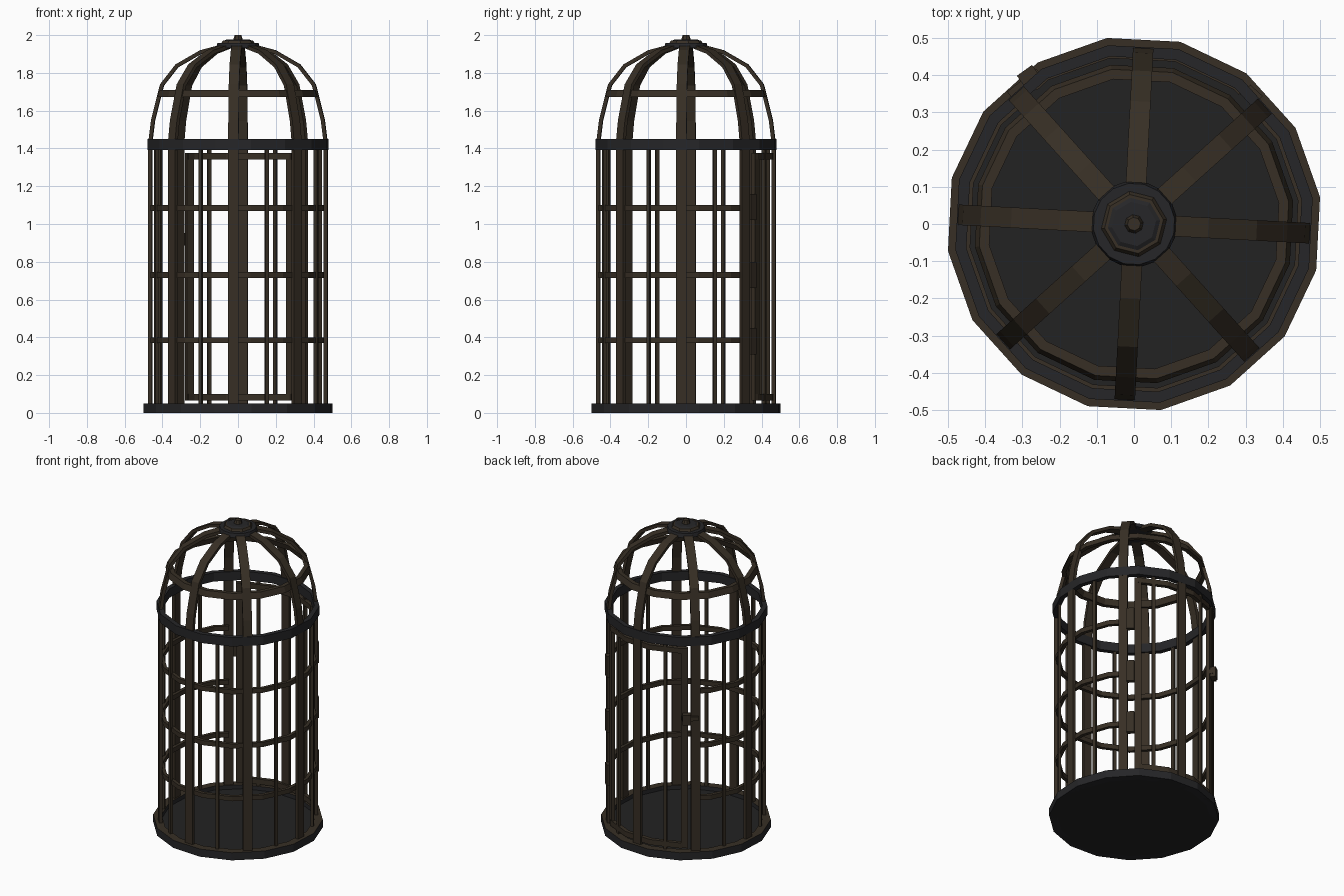
import bpy, bmesh, math
from mathutils import Vector, Matrix

if "Cube" in bpy.data.objects:
    bpy.data.objects.remove(bpy.data.objects["Cube"])

N = 16
STEP = 360 / N
RIB0 = -3.0                 # rib angles: RIB0 + 45k, each centred on a polygon side
OFF = RIB0 + STEP / 2       # polygon corner offset


def mat(name, col):
    m = bpy.data.materials.new(name)
    m.diffuse_color = (*col, 1)
    m.use_nodes = True
    m.node_tree.nodes["Principled BSDF"].inputs["Base Color"].default_value = m.diffuse_color
    return m


RUST = mat("rusty_brown_iron", (0.038, 0.028, 0.018))
DARK = mat("dark_iron", (0.019, 0.019, 0.021))
FLOOR = mat("floor_iron", (0.016, 0.016, 0.0165))


def finish(name, bm, *mats):
    bmesh.ops.recalc_face_normals(bm, faces=bm.faces)
    me = bpy.data.meshes.new(name)
    bm.to_mesh(me)
    bm.free()
    for m in mats:
        me.materials.append(m)
    ob = bpy.data.objects.new(name, me)
    bpy.context.collection.objects.link(ob)
    return ob


def poly_scale(a):
    """Radius factor of the 16-sided outline at angle a (1 at corners)."""
    d = (a - RIB0 + STEP / 2) % STEP - STEP / 2
    return math.cos(math.radians(STEP / 2)) / math.cos(math.radians(d))


def ring(name, profile, m, a0=None, a1=None):
    """Sweep a closed (r, z) profile round the 16-sided outline, fully or from a0 to a1."""
    full = a0 is None
    if full:
        angs = [OFF + STEP * i for i in range(N)]
    else:
        angs = [a0] + [OFF + STEP * i for i in range(-N, 2 * N) if a0 < OFF + STEP * i < a1] + [a1]
    bm = bmesh.new()
    loops = []
    for a in angs:
        s, t = poly_scale(a), math.radians(a)
        loops.append([bm.verts.new((r * s * math.cos(t), r * s * math.sin(t), z)) for r, z in profile])
    n = len(profile)
    for i in range(len(loops) if full else len(loops) - 1):
        p, q = loops[i], loops[(i + 1) % len(loops)]
        for k in range(n):
            bm.faces.new((p[k], p[(k + 1) % n], q[(k + 1) % n], q[k]))
    if not full:
        bm.faces.new(loops[0])
        bm.faces.new(loops[-1])
    return finish(name, bm, m)


def rect(r0, r1, z0, z1):
    return [(r0, z0), (r1, z0), (r1, z1), (r0, z1)]


def strap(name, path, width, thick, ang, m):
    """Flat bar following an outer (r, z) path, standing at the given angle."""
    rot = Matrix.Rotation(math.radians(ang), 3, 'Z')
    bm = bmesh.new()
    loops = []
    for i, (r, z) in enumerate(path):
        a, b = Vector(path[max(i - 1, 0)]), Vector(path[min(i + 1, len(path) - 1)])
        d = (b - a).normalized()
        ri, zi = r - d.y * thick, z + d.x * thick
        w = width / 2
        loops.append([bm.verts.new(rot @ Vector(c)) for c in
                      ((r, -w, z), (r, w, z), (ri, w, zi), (ri, -w, zi))])
    for p, q in zip(loops, loops[1:]):
        for k in range(4):
            bm.faces.new((p[k], p[(k + 1) % 4], q[(k + 1) % 4], q[k]))
    bm.faces.new(loops[0])
    bm.faces.new(loops[-1])
    return finish(name, bm, m)


def disc(name, r0, r1, z0, z1, sides, m, off=0.0):
    bm = bmesh.new()
    bmesh.ops.create_cone(bm, cap_ends=True, segments=sides, radius1=r0, radius2=r1, depth=z1 - z0,
                          matrix=Matrix.Translation((0, 0, (z0 + z1) / 2)) @
                          Matrix.Rotation(math.radians(off), 4, 'Z'))
    return finish(name, bm, m)


# base: floor plate and raised rim (brown top, dark sides)
rim = ring("base_rim", rect(0.455, 0.505, 0.0, 0.05), DARK)
rim.data.materials.append(RUST)
for p in rim.data.polygons:
    if p.normal.z > 0.5:
        p.material_index = 1
ring_floor = bmesh.new()
bmesh.ops.create_cone(ring_floor, cap_ends=True, segments=N, radius1=0.5, radius2=0.47, depth=0.024,
                      matrix=Matrix.Translation((0, 0, 0.012)))
floor_ob = finish("floor_plate", ring_floor, FLOOR)
first = floor_ob.data.vertices[0].co
floor_ob.rotation_euler.z = math.radians(OFF) - math.atan2(first.y, first.x)

# eight main ribs rising into the dome
PATH = [(0.475, 0.03), (0.475, 1.43), (0.46, 1.55), (0.412, 1.74), (0.33, 1.845),
        (0.20, 1.92), (0.06, 1.957)]
for i in range(8):
    strap("rib", PATH, 0.055, 0.02, RIB0 + 45 * i, RUST)

# thin upright bars between ribs
for i in range(8):
    strap("thin_bar", [(0.467, 0.03), (0.467, 1.41)], 0.02, 0.018, RIB0 + 22.5 + 45 * i, RUST)

# hoops, left open where the door is
D0, D1 = RIB0 + 45, RIB0 + 135
for z in (0.385, 0.73, 1.085):
    ring("hoop", rect(0.445, 0.467, z - 0.015, z + 0.015), RUST, D1, D0 + 360)

# top band and dome hoop
ring("top_band", rect(0.455, 0.485, 1.392, 1.45), DARK)
ring("dome_hoop", [(0.405, 1.672), (0.432, 1.672), (0.42, 1.71), (0.393, 1.71)], RUST)

# door: rails, stiles
ring("door_top_rail", rect(0.45, 0.475, 1.342, 1.375), RUST, 51, 126)
ring("door_bottom_rail", rect(0.45, 0.475, 0.065, 0.1), RUST, 51, 126)
for a in (53, 124):
    strap("door_stile", [(0.472, 0.065), (0.472, 1.375)], 0.042, 0.022, a, RUST)

# hinges and latch
for z in (0.38, 0.73, 1.09):
    strap("hinge", [(0.487, z - 0.07), (0.487, z + 0.07)], 0.045, 0.025, 47.5, RUST)
strap("latch", [(0.507, 0.885), (0.507, 0.952)], 0.05, 0.04, 125.5, RUST)
strap("latch_bolt", [(0.49, 0.905), (0.49, 0.932)], 0.1, 0.02, 128, RUST)

# crown
disc("crown_plate", 0.117, 0.11, 1.932, 1.958, N, DARK, OFF)
disc("crown_collar", 0.09, 0.08, 1.956, 1.972, 8, RUST, OFF)
disc("crown_cap", 0.075, 0.06, 1.970, 1.978, 8, DARK, OFF)
disc("crown_knob", 0.026, 0.018, 1.976, 2.0, 8, RUST, OFF)
